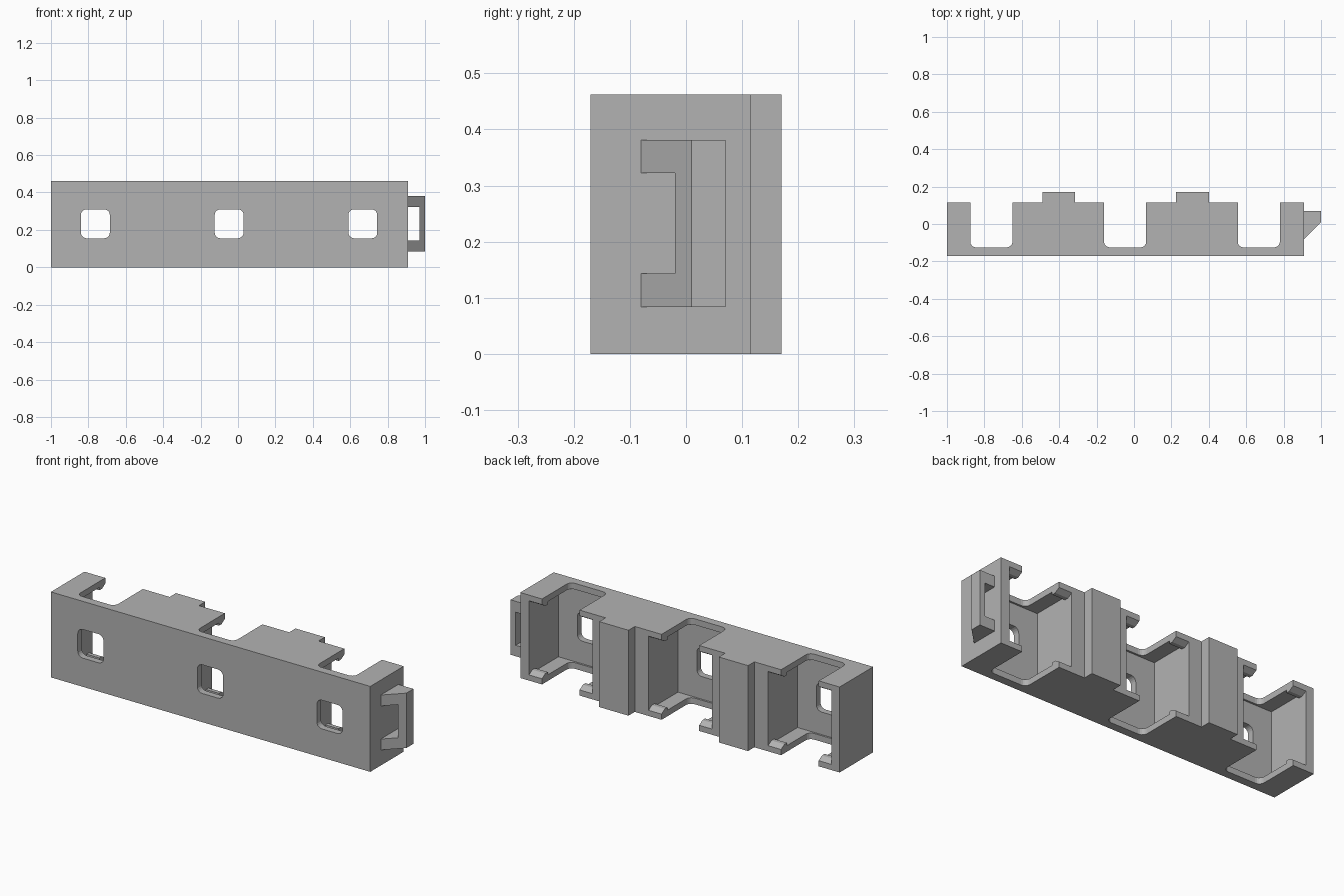
import bpy, bmesh, math

cube = bpy.data.objects.get("Cube")
if cube:
    bpy.data.objects.remove(cube, do_unlink=True)

grey = bpy.data.materials.new("plain grey")
grey.use_nodes = True
COLOUR = (0.45, 0.45, 0.45, 1)
grey.diffuse_color = COLOUR
grey.node_tree.nodes["Principled BSDF"].inputs["Base Color"].default_value = COLOUR

HEIGHT, FRONT, BACK = 0.462, -0.17, 0.116
BAYS = (-0.7625, -0.0475, 0.6675)


def prism(name, outline, axis, low, high):
    """Extrude a closed 2D outline along the named axis."""
    place = {"x": lambda a, b, w: (w, a, b),
             "y": lambda a, b, w: (a, w, b),
             "z": lambda a, b, w: (a, b, w)}[axis]
    bm = bmesh.new()
    rings = [[bm.verts.new(place(a, b, w)) for a, b in outline] for w in (low, high)]
    for ring in rings:
        bm.faces.new(ring)
    n = len(outline)
    for i in range(n):
        j = (i + 1) % n
        bm.faces.new((rings[0][i], rings[0][j], rings[1][j], rings[1][i]))
    bmesh.ops.recalc_face_normals(bm, faces=bm.faces)
    mesh = bpy.data.meshes.new(name)
    bm.to_mesh(mesh)
    bm.free()
    mesh.materials.append(grey)
    ob = bpy.data.objects.new(name, mesh)
    bpy.context.collection.objects.link(ob)
    return ob


def rounded(a0, a1, b0, b1, r, steps=5):
    """Outline of a rounded rectangle."""
    corners = ((a1 - r, b1 - r), (a0 + r, b1 - r), (a0 + r, b0 + r), (a1 - r, b0 + r))
    points = []
    for k, (a, b) in enumerate(corners):
        for s in range(steps + 1):
            t = (k + s / steps) * math.pi / 2
            points.append((a + r * math.cos(t), b + r * math.sin(t)))
    return points


def cut(target, cutter):
    cutter.hide_render = True
    mod = target.modifiers.new("cut", "BOOLEAN")
    mod.operation, mod.solver, mod.object = "DIFFERENCE", "EXACT", cutter
    graph = bpy.context.evaluated_depsgraph_get()
    mesh = bpy.data.meshes.new_from_object(target.evaluated_get(graph))
    target.modifiers.clear()
    target.data = mesh
    bpy.data.objects.remove(cutter, do_unlink=True)


# Solid body with two raised ribs along the back
outline = [(-1, FRONT), (0.91, FRONT), (0.91, BACK)]
for x0, x1 in ((0.225, 0.40), (-0.49, -0.315)):
    outline += [(x1, BACK), (x1, -FRONT), (x0, -FRONT), (x0, BACK)]
outline.append((-1, BACK))
body = prism("body", outline, "z", 0, HEIGHT)

# Pocket section, with a snap ridge near the mouth of each lip
half = [(-0.135, 0.033), (0.066, 0.033), (0.066, 0.048), (0.088, 0.048), (0.13, 0.022)]
section = half + [(y, HEIGHT - z) for y, z in reversed(half)]

for x in BAYS:
    cut(body, prism("pocket_cutter", section, "x", x - 0.19, x + 0.19))
    notch = rounded(x - 0.1125, x + 0.1125, -0.125, 0.3, 0.03)
    cut(body, prism("notch_cutter", notch, "z", -0.1, HEIGHT + 0.1))
    window = rounded(x - 0.077, x + 0.077, 0.155, 0.31, 0.03)
    cut(body, prism("window_cutter", window, "y", -0.3, 0))

# Wedge-shaped latch loop on the end
latch = prism("end_latch", [(0.91, -0.08), (1, 0.01), (1, 0.07), (0.91, 0.07)],
              "z", 0.084, 0.381)
opening = [(0.8, -0.2), (0.97, -0.2), (0.97, 0.2), (0.8, 0.2)]
cut(latch, prism("latch_cutter", opening, "z", 0.143, 0.322))
